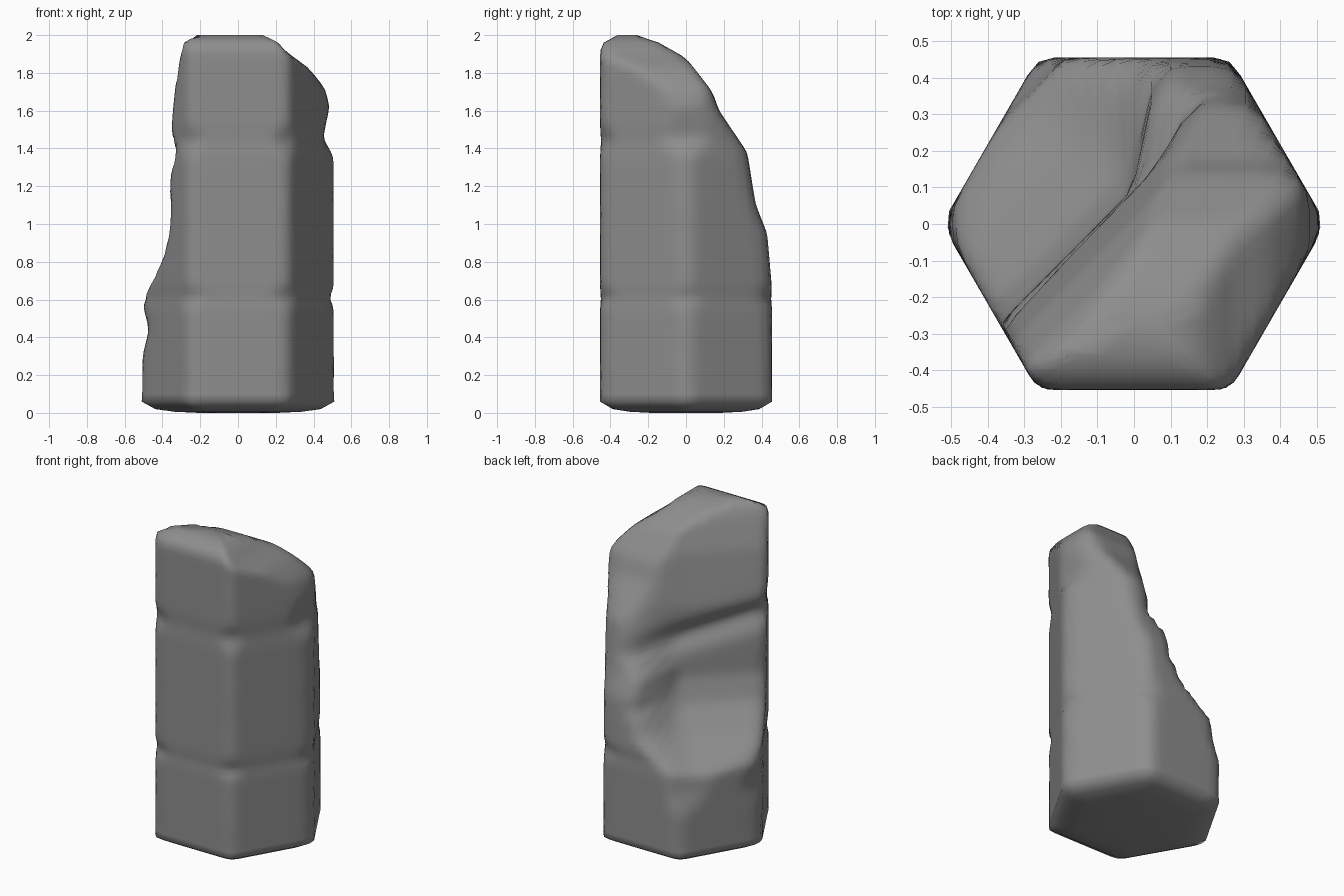
import bpy, bmesh, math

cube = bpy.data.objects.get("Cube")
if cube:
    bpy.data.objects.remove(cube, do_unlink=True)

stone = bpy.data.materials.new("grey_stone")
stone.use_nodes = True
GREY = (0.27, 0.27, 0.27, 1)
stone.diffuse_color = GREY
stone.node_tree.nodes["Principled BSDF"].inputs["Base Color"].default_value = GREY

# Limits of the broken column against height: (z, limit)
BACK = [(0.6, 0.46), (0.95, 0.43), (1.1, 0.37), (1.38, 0.325), (1.6, 0.175),
        (1.7, 0.14), (1.88, 0), (1.95, -0.12), (2, -0.26)]
SIDE = [(1.36, 0.51), (1.45, 0.45), (1.48, 0.455), (1.62, 0.485), (1.72, 0.46),
        (1.83, 0.37), (1.9, 0.27), (1.97, 0.2), (2, 0.13)]
FRONT = [(1.92, 0.455), (1.96, 0.44), (2, 0.36)]
CLIFF = [(0.25, 0.52), (0.35, 0.485), (0.45, 0.46), (0.56, 0.45), (0.61, 0.37),
         (0.7, 0.25), (0.85, 0.12), (1, 0.07), (1.43, 0.065), (1.75, 0.01),
         (1.95, -0.06), (2, -0.1)]
BASE = [(0, 0.4), (0.006, 0.65), (0.02, 0.85), (0.06, 1)]


def at(table, z):
    """Linear lookup, held constant past both ends."""
    if z <= table[0][0]:
        return table[0][1]
    for (a, u), (b, v) in zip(table, table[1:]):
        if z <= b:
            return u + (v - u) * (z - a) / (b - a)
    return table[-1][1]


def bump(z, centre, width):
    return math.exp(-((z - centre) / width) ** 2)


def ramp(x, start, end):
    t = min(max((x - start) / (end - start), 0), 1)
    return t * t * (3 - 2 * t)


def inside(x, y, z):
    # Six-sided shaft with two worn grooves and a rounded foot
    groove = bump(z, 0.61, 0.04) + bump(z, 1.44, 0.06)
    k = at(BASE, z)
    if math.hypot(x, y) > k * (0.515 - 0.03 * groove):
        return False
    for i in range(6):
        a = math.radians(30 + 60 * i)
        if x * math.cos(a) + y * math.sin(a) > k * (0.456 - 0.006 * groove):
            return False
    # Chipped corner low on the broken side
    if -x > 0.51 - 0.035 * bump(z, 0.44, 0.1):
        return False
    # Sloping break at the back, side and top
    if y > at(BACK, z) or x > at(SIDE, z) or -y > at(FRONT, z):
        return False
    # Diagonal cliff above a hollow, with an overhang and a rib beside it
    s = (x + y) / math.sqrt(2)
    d = (y - x) / math.sqrt(2)
    rib = 0.16 * ramp(s, 0.08, 0.3) * bump(z, 1.02, 0.26)
    overhang = 0.05 * bump(z, 1.26 - 0.25 * s, 0.07)
    rise = 0.05 * ramp(s, 0, 0.3)
    return d < at(CLIFF, z - rise) + rib - overhang


def reach(cx, cy, a, z):
    lo, hi = 0, 1.2
    for _ in range(22):
        m = (lo + hi) / 2
        if inside(cx + m * math.cos(a), cy + m * math.sin(a), z):
            lo = m
        else:
            hi = m
    return lo


# Stack of rings joined into one closed column
SIDES = 72
levels = [0, 0.006, 0.02, 0.06, 0.1] + [0.15 + 0.03 * i for i in range(60)]
levels += [1.96, 1.98, 2]
bm = bmesh.new()
rings = []
for z in levels:
    cy = -0.15 * z
    ring = []
    for i in range(SIDES):
        a = math.tau * i / SIDES
        r = reach(0, cy, a, z)
        ring.append(bm.verts.new((r * math.cos(a), cy + r * math.sin(a), z)))
    rings.append(ring)
for low, high in zip(rings, rings[1:]):
    for i in range(SIDES):
        j = (i + 1) % SIDES
        bm.faces.new((low[i], low[j], high[j], high[i]))
bm.faces.new(rings[-1])
bm.faces.new(rings[0][::-1])

# Wear the edges down a little
worn = [v for ring in rings[4:-1] for v in ring]
for _ in range(2):
    bmesh.ops.smooth_vert(bm, verts=worn, factor=0.35, use_axis_x=True, use_axis_y=True)

mesh = bpy.data.meshes.new("broken_column")
bm.to_mesh(mesh)
bm.free()
mesh.materials.append(stone)
column = bpy.data.objects.new("broken_column", mesh)
bpy.context.collection.objects.link(column)
bpy.context.view_layer.objects.active = column
column.select_set(True)
bpy.ops.object.shade_smooth_by_angle(angle=math.radians(80))
